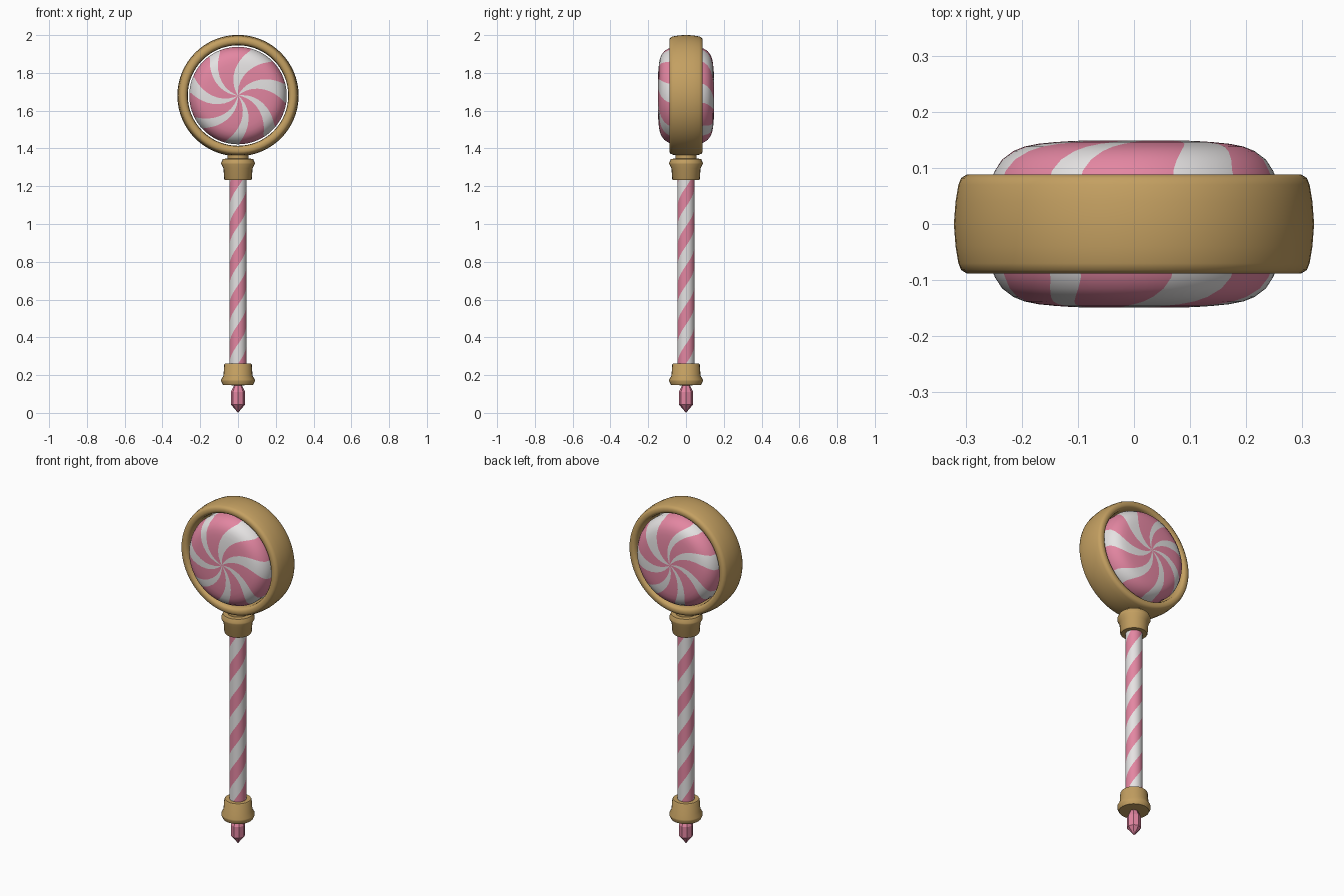
import bpy, bmesh, math
from mathutils import Vector

if "Cube" in bpy.data.objects:
    bpy.data.objects.remove(bpy.data.objects["Cube"])


def material(name, rgb):
    m = bpy.data.materials.new(name)
    m.diffuse_color = (*rgb, 1)
    m.use_nodes = True
    m.node_tree.nodes["Principled BSDF"].inputs["Base Color"].default_value = m.diffuse_color
    return m


gold = material("gold", (0.55, 0.35, 0.12))
pink = material("pink", (0.77, 0.24, 0.36))
white = material("white", (0.78, 0.76, 0.76))


def finish(name, bm, mats, smooth=40):
    bmesh.ops.remove_doubles(bm, verts=bm.verts, dist=1e-5)
    bmesh.ops.dissolve_degenerate(bm, edges=bm.edges, dist=1e-5)
    bmesh.ops.recalc_face_normals(bm, faces=bm.faces)
    me = bpy.data.meshes.new(name)
    bm.to_mesh(me)
    bm.free()
    ob = bpy.data.objects.new(name, me)
    bpy.context.collection.objects.link(ob)
    for m in mats:
        me.materials.append(m)
    if smooth:
        bpy.ops.object.select_all(action='DESELECT')
        bpy.context.view_layer.objects.active = ob
        ob.select_set(True)
        bpy.ops.object.shade_smooth_by_angle(angle=math.radians(smooth))
    return ob


def grid_faces(bm, grid, mat_rule):
    """Skin a grid of points; mat_rule(row, column) gives the material slot."""
    vs = [[bm.verts.new(p) for p in row] for row in grid]
    for i in range(len(vs) - 1):
        for j in range(len(vs[0]) - 1):
            f = bm.faces.new((vs[i][j], vs[i][j + 1], vs[i + 1][j + 1], vs[i + 1][j]))
            f.material_index = mat_rule(i, j)


def lathe(name, profile, mat, sides, axis='Z', centre=0.0, smooth=40):
    """Turn (radius, height) points about the z axis, or about y at height centre."""
    grid = []
    for r, h in profile:
        row = []
        for k in range(sides + 1):
            a = 2 * math.pi * (k % sides) / sides
            c, s = r * math.cos(a), r * math.sin(a)
            row.append(Vector((c, s, h)) if axis == 'Z' else Vector((c, h, centre + s)))
        grid.append(row)
    bm = bmesh.new()
    grid_faces(bm, grid, lambda i, j: 0)
    return finish(name, bm, [mat], smooth)


HEAD_Z = 1.68

# Gold ring around the candy
half = [(0.266, 0.05), (0.268, 0.072), (0.275, 0.084), (0.284, 0.088), (0.298, 0.088),
        (0.308, 0.082), (0.313, 0.07), (0.318, 0.04), (0.321, 0.0)]
ring = half + [(r, -y) for r, y in reversed(half[:-1])] + [half[0]]
lathe("ring", ring, gold, 64, 'Y', HEAD_Z)

# Swirled candy disc: columns of the grid follow the curved stripes
dome = [(0, 0.149), (0.02, 0.149), (0.05, 0.149), (0.08, 0.149), (0.11, 0.148), (0.14, 0.146),
        (0.17, 0.143), (0.195, 0.138), (0.215, 0.13), (0.235, 0.115), (0.248, 0.095), (0.258, 0.07)]
profile = [(r, -y) for r, y in dome] + [(r, y) for r, y in reversed(dome)]
centres = [93, 142, 192, 239, 287, 336, 390]
columns, slots = [], []
for i, c in enumerate(centres):
    w = 19 if i == 0 else 15.5
    nxt = centres[i + 1] if i < 6 else centres[0] + 360
    end = nxt - (19 if i == 6 else 15.5)
    for a0, a1, slot in ((c - w, c + w, 0), (c + w, end, 1)):
        for k in range(6):
            columns.append(a0 + (a1 - a0) * k / 6)
            slots.append(slot)
columns.append(columns[0] + 360)
grid = []
for r, y in profile:
    twist = 200 * max(0, 0.25 - r) * (1 if y < 0 else -1)
    angles = [math.radians(a + twist) for a in columns]
    grid.append([Vector((r * math.cos(a), y, HEAD_Z + r * math.sin(a))) for a in angles])
bm = bmesh.new()
grid_faces(bm, grid, lambda i, j: slots[j])
finish("candy_disc", bm, [pink, white])

# Striped handle: rows of the grid climb as a double helix
R, Z0, Z1, PERIOD, N = 0.045, 0.2, 1.3, 0.208, 32
grid = []
for i in range(-8, 18):
    row = []
    for k in range(N + 1):
        a = 2 * math.pi * k / N - math.pi / 2
        z = 0.156 + i * PERIOD / 2 + 2 * PERIOD * k / N
        row.append(Vector((R * math.cos(a), R * math.sin(a), min(Z1, max(Z0, z)))))
    grid.append(row)
bm = bmesh.new()
grid_faces(bm, grid, lambda i, j: i % 2)
bmesh.ops.delete(bm, geom=[f for f in bm.faces if f.calc_area() < 1e-9], context='FACES')
finish("handle", bm, [pink, white])

# Matching flared collars, mirrored about the middle of the handle
collar = [(0.04, 1.232), (0.069, 1.232), (0.073, 1.238), (0.077, 1.295), (0.089, 1.317),
          (0.089, 1.325), (0.08, 1.345), (0.0, 1.348)]
lathe("top_collar", collar, gold, 24)
lathe("bottom_collar", [(r, 1.493 - z) for r, z in collar], gold, 24)
lathe("collar_neck", [(0.055, 1.33), (0.055, 1.375), (0, 1.375)], gold, 24)

# Faceted gem at the foot
lathe("tip_gem", [(0, 0.155), (0.02, 0.148), (0.038, 0.11), (0.038, 0.045), (0, 0.0)],
      pink, 8, smooth=0)
